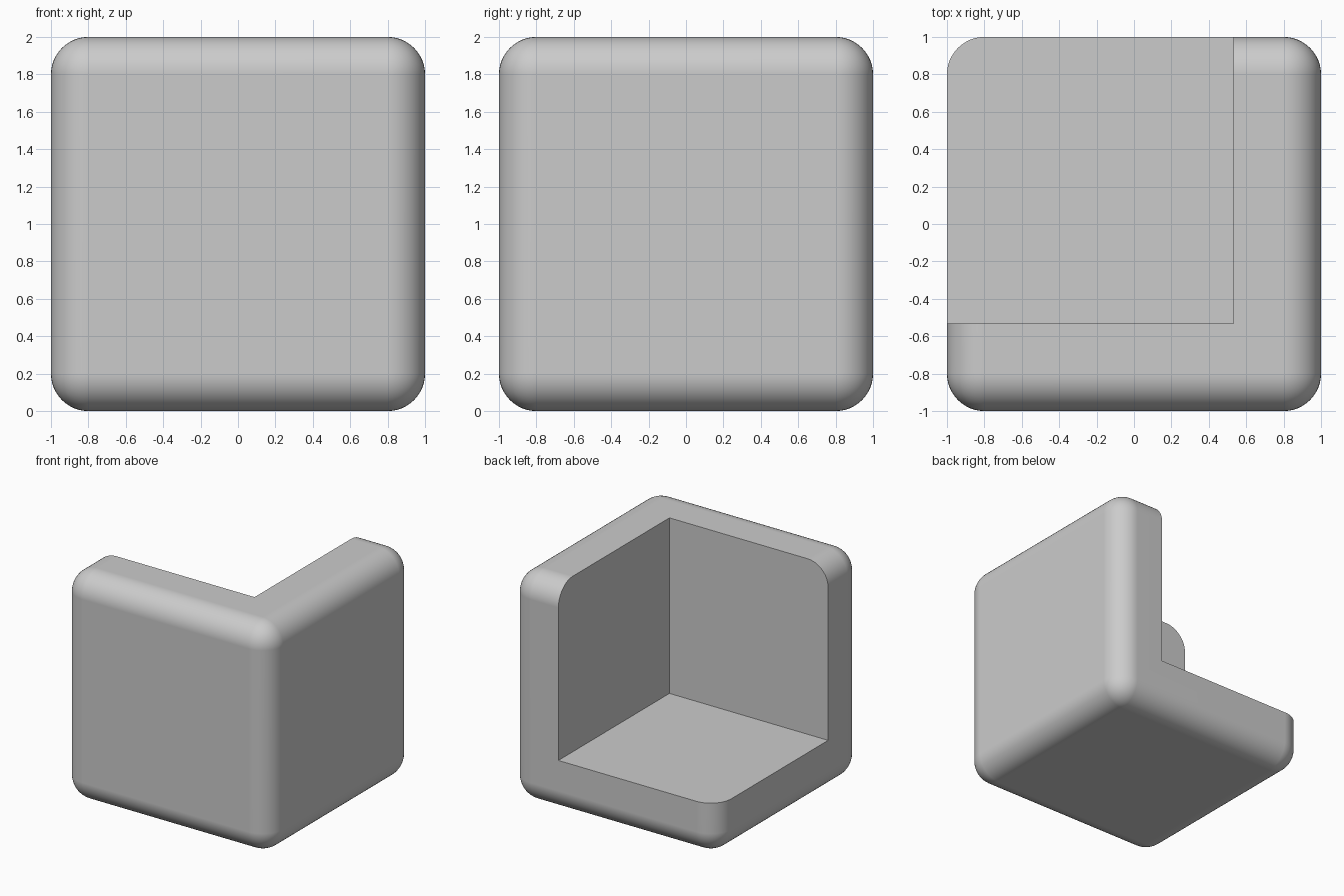
import bpy

if "Cube" in bpy.data.objects:
    bpy.data.objects.remove(bpy.data.objects["Cube"])

SIZE, RADIUS, INNER = 2.0, 0.2, 0.533


def apply(obj, mod):
    bpy.context.view_layer.objects.active = obj
    bpy.ops.object.modifier_apply(modifier=mod.name)


# Rounded outer cube
bpy.ops.mesh.primitive_cube_add(size=SIZE, location=(0, 0, SIZE / 2))
shell = bpy.context.object
shell.name = "rounded_corner_shell"
bevel = shell.modifiers.new("round_edges", "BEVEL")
bevel.width = RADIUS
bevel.segments = 12
apply(shell, bevel)

# Box that hollows out the back, left, upper corner and leaves three thick walls
reach = 1.5
side = reach + INNER
bpy.ops.mesh.primitive_cube_add(
    size=side,
    location=(INNER - side / 2, -INNER + side / 2, 1 - INNER + side / 2))
cutter = bpy.context.object
cutter.name = "corner_cutter"
cutter.hide_render = True

cut = shell.modifiers.new("hollow_corner", "BOOLEAN")
cut.operation = "DIFFERENCE"
cut.solver = "EXACT"
cut.object = cutter
apply(shell, cut)
bpy.data.objects.remove(cutter, do_unlink=True)

# Smooth outside, crisp inner rim
bpy.ops.object.select_all(action="DESELECT")
shell.select_set(True)
bpy.context.view_layer.objects.active = shell
bpy.ops.object.shade_smooth_by_angle(angle=0.6)
normals = shell.modifiers.new("clean_shading", "WEIGHTED_NORMAL")
normals.keep_sharp = True
